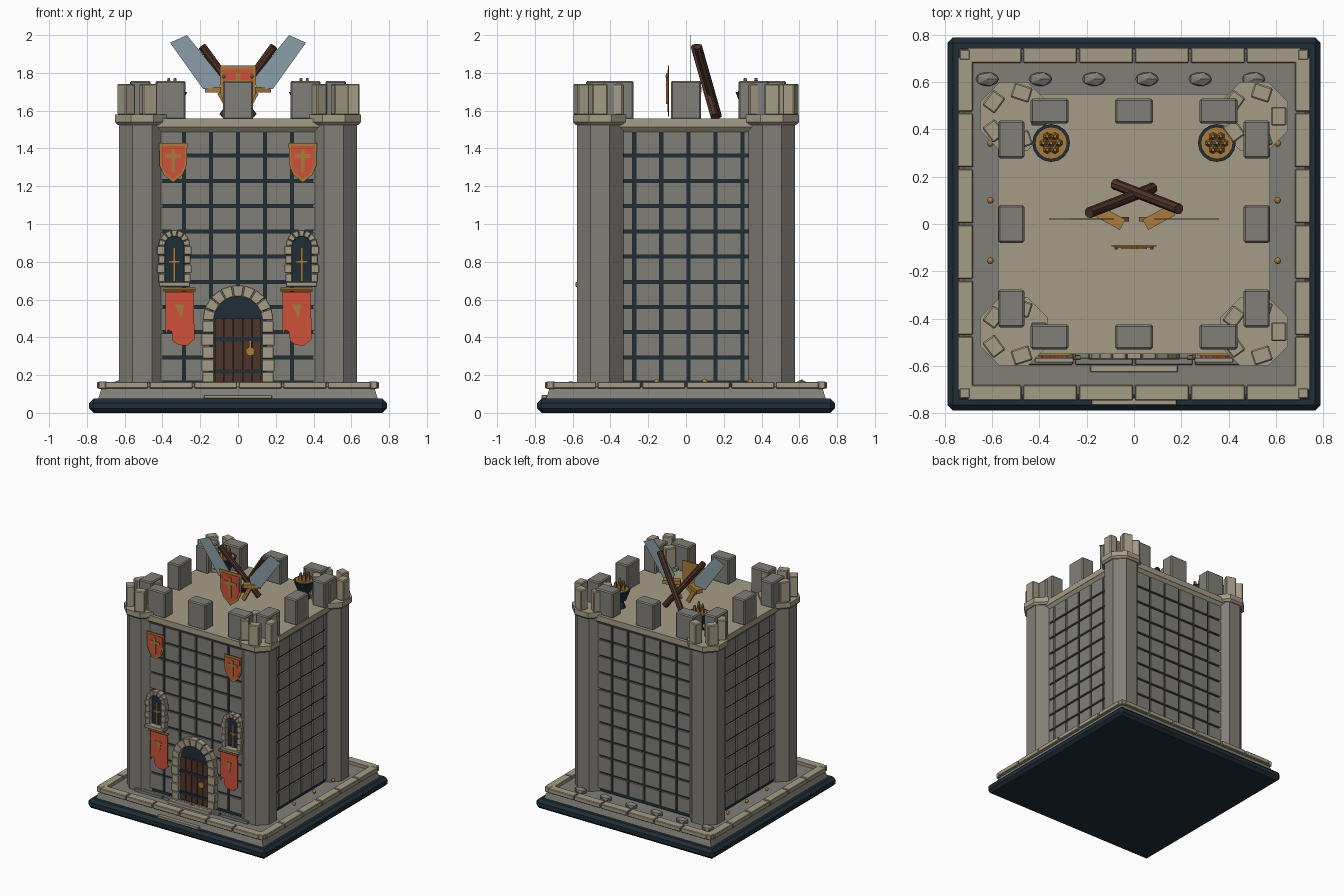
import bpy, bmesh, math
from mathutils import Matrix, Vector

if "Cube" in bpy.data.objects:
    bpy.data.objects.remove(bpy.data.objects["Cube"])


def material(name, rgb):
    m = bpy.data.materials.new(name)
    m.use_nodes = True
    m.diffuse_color = (*rgb, 1)
    m.node_tree.nodes["Principled BSDF"].inputs["Base Color"].default_value = (*rgb, 1)
    return m


GREY = material("grey stone", (.22, .21, .185))
TAN = material("sand stone", (.38, .335, .24))
NAVY = material("dark slate", (.014, .026, .038))
WOOD = material("brown wood", (.08, .035, .022))
RED = material("red cloth", (.62, .08, .04))
GOLD = material("ochre brass", (.4, .2, .045))
STEEL = material("blue steel", (.25, .34, .39))


def finish(bm, name, mat, bevel=0, smooth=False):
    bmesh.ops.recalc_face_normals(bm, faces=bm.faces)
    me = bpy.data.meshes.new(name)
    bm.to_mesh(me)
    bm.free()
    me.materials.append(mat)
    ob = bpy.data.objects.new(name, me)
    bpy.context.collection.objects.link(ob)
    if bevel:
        mod = ob.modifiers.new("bevel", "BEVEL")
        mod.width, mod.segments = bevel, 1
    if smooth:
        me.shade_smooth()
    return ob


def add_box(bm, c, s, rot=None):
    m = Matrix.Translation(c) @ (rot or Matrix()) @ Matrix.Diagonal((*s, 1))
    return bmesh.ops.create_cube(bm, size=1, matrix=m)["verts"]


def add_cone(bm, base, top, r1, r2, n=8, turn=0):
    a, b = Vector(base), Vector(top)
    q = (b - a).to_track_quat("Z", "Y").to_matrix().to_4x4()
    m = Matrix.Translation((a + b) / 2) @ q @ Matrix.Rotation(turn, 4, "Z")
    bmesh.ops.create_cone(bm, cap_ends=True, segments=n, radius1=r1, radius2=r2,
                          depth=(b - a).length, matrix=m)


def add_ball(bm, c, r, scale=(1, 1, 1), sub=1):
    m = Matrix.Translation(c) @ Matrix.Diagonal((*scale, 1))
    bmesh.ops.create_icosphere(bm, subdivisions=sub, radius=r, matrix=m)


def add_plate(bm, pts, cx, cz, y, depth):
    """Outline in x, z with its front at y, pushed back by depth."""
    f = bm.faces.new([bm.verts.new((cx + x, y, cz + z)) for x, z in pts])
    ex = bmesh.ops.extrude_face_region(bm, geom=[f])["geom"]
    bmesh.ops.translate(bm, vec=(0, depth, 0), verts=[v for v in ex if isinstance(v, bmesh.types.BMVert)])


def box(name, c, s, mat, bevel=0):
    bm = bmesh.new()
    add_box(bm, c, s)
    return finish(bm, name, mat, bevel)


def tapered(name, lo, hi, z0, z1, mat):
    bm = bmesh.new()
    for v in add_box(bm, (0, 0, (z0 + z1) / 2), (2, 2, z1 - z0)):
        e = hi if v.co.z > (z0 + z1) / 2 else lo
        v.co.x *= e[0]
        v.co.y *= e[1]
    return finish(bm, name, mat)


def arch_shape(w, z0, spring, n=12):
    return [(-w, z0), (w, z0)] + [(w * math.cos(math.pi * i / n), spring + w * math.sin(math.pi * i / n))
                                  for i in range(n + 1)]


# Stepped base, courtyard and rim stones
box("base_plinth", (0, 0, .038), (1.575, 1.575, .075), NAVY, .022)
tapered("foundation", (.74, .74), (.72, .72), .075, .14, GREY)
bm = bmesh.new()
for i in range(6):
    t = -.59 + i * .236
    for s in (-1, 1):
        add_box(bm, (t, s * .713, .147), (.228, .066, .035))
        add_box(bm, (s * .713, t, .147), (.066, .228, .035))
for x in (-.715, .715):
    for y in (-.715, .715):
        add_box(bm, (x, y, .147), (.045, .045, .04))
finish(bm, "rim_stones", TAN, .004)
bm = bmesh.new()
for i in range(4):
    add_box(bm, (-.38 + i * .253, -.58, .148), (.244, .03, .03))
finish(bm, "front_kerb", GREY, .004)
bm = bmesh.new()
add_box(bm, (0, -.61, .15), (.37, .03, .03))
add_box(bm, (0, -.75, .085), (.36, .03, .02))
finish(bm, "door_steps", TAN, .003)
bm = bmesh.new()
for i in range(6):
    add_ball(bm, (-.62 + i * .225, .612, .15), .055, (1, .6, .5))
finish(bm, "yard_rocks", GREY)
bm = bmesh.new()
for s in (-1, 1):
    for y in (-.155, .1, .34):
        add_ball(bm, (s * .607, y, .167), .014, sub=2)
finish(bm, "yard_studs", GOLD, smooth=True)

# Keep walls: dark mortar core faced with stone blocks
WX, WY, ROW, COL = .542, .517, .1335, .143
box("wall_core", (0, 0, .82), (2 * WX, 2 * WY, 1.38), NAVY)
bm = bmesh.new()
gap = .016
for r in range(10):
    z = .16 + ROW * (r + .5)
    for c in range(-3, 3):
        t = (c + .5) * COL + .012
        for s in (-1, 1):
            add_box(bm, (t - .012, s * WY, z), (COL - gap, .026, ROW - gap))
            add_box(bm, (s * WX, t, z), (.026, COL - gap, ROW - gap))
finish(bm, "wall_blocks", GREY)
tapered("roof_slab", (.55, .525), (.575, .55), 1.485, 1.515, TAN)
box("roof_deck", (0, 0, 1.535), (1.15, 1.1, .045), TAN)

# Corner turrets with caps and crown stones
shaft, cap, crown = bmesh.new(), bmesh.new(), bmesh.new()
for sx in (-1, 1):
    for sy in (-1, 1):
        x, y = sx * .507, sy * .455
        add_cone(shaft, (x, y, .13), (x, y, 1.54), .133, .133, 8, math.pi / 8)
        add_cone(cap, (x, y, 1.525), (x, y, 1.54), .14, .156, 8, math.pi / 8)
        add_cone(cap, (x, y, 1.54), (x, y, 1.58), .156, .156, 8, math.pi / 8)
        for k in range(5):
            a = math.radians(72 * k)
            add_box(crown, (x + .105 * math.cos(a), y + .105 * math.sin(a), 1.66),
                    (.065, .08, .165), Matrix.Rotation(a, 4, "Z"))
finish(shaft, "turret_shafts", GREY)
finish(cap, "turret_caps", TAN)
finish(crown, "turret_crowns", TAN, .006)

# Battlements
bm = bmesh.new()
for s in (-1, 1):
    for t in (-.357, 0, .357):
        add_box(bm, (t, s * .477, 1.655), (.16, .105, .205))
        add_box(bm, (s * .518, t, 1.655), (.11, .16, .205))
finish(bm, "battlements", GREY, .008)


# Arched surrounds of jamb blocks and wedge stones
def surround(name, cx, inner, outer, z0, spring, jambs, wedges, y, depth):
    bm = bmesh.new()
    h = (spring - z0) / jambs
    for s in (-1, 1):
        for j in range(jambs):
            w = outer - inner + (.006 if j % 2 else 0)
            add_box(bm, (cx + s * (inner + w / 2), y + depth / 2, z0 + h * (j + .5)), (w, depth, h - .004))
    for k in range(wedges):
        a, b = (math.pi * (k + e) / wedges for e in (.03, .97))
        ring = [(r * math.cos(t), r * math.sin(t)) for r, t in ((inner, a), (outer, a), (outer, b), (inner, b))]
        add_plate(bm, ring, cx, spring, y, depth)
    finish(bm, name, TAN, .003)


def panel(name, pts, cx, cz, y, depth, mat):
    bm = bmesh.new()
    add_plate(bm, pts, cx, cz, y, depth)
    return finish(bm, name, mat)


# Gate
surround("gate_surround", 0, .128, .188, .15, .49, 5, 9, -.572, .06)
panel("gate_recess", arch_shape(.13, .15, .49), 0, 0, -.536, .02, NAVY)
bm = bmesh.new()
for i in range(5):
    add_box(bm, (-.1 + i * .05, -.542, .33), (.046, .02, .34))
finish(bm, "door_planks", WOOD)
bm = bmesh.new()
for z in (.22, .39):
    add_box(bm, (0, -.553, z), (.25, .012, .022))
finish(bm, "door_bands", NAVY)
bm = bmesh.new()
add_cone(bm, (.065, -.565, .325), (.065, -.55, .325), .024, .024, 10)
add_box(bm, (.065, -.556, .36), (.012, .012, .04))
finish(bm, "door_handle", GOLD)

# Windows, banners and wall shields on both sides of the gate
SHIELD = [(-.075, .1), (.075, .1), (.072, -.02), (.05, -.07), (0, -.11), (-.05, -.07), (-.072, -.02)]
RAGGED = [(-.075, .64), (.075, .64), (.08, .39), (.04, .355), (-.005, .36), (-.035, .38),
          (-.04, .43), (-.06, .44), (-.075, .41)]


def shield(name, cx, cz, y, k):
    panel(name + "_border", [(x * k, z * k) for x, z in SHIELD], cx, cz, y, .006, GOLD)
    panel(name + "_face", [(x * k * .84, z * k * .84) for x, z in SHIELD], cx, cz, y - .004, .005, RED)
    bm = bmesh.new()
    add_box(bm, (cx, y - .006, cz + .005 * k), (.02 * k, .008, .125 * k))
    add_box(bm, (cx, y - .006, cz + .03 * k), (.085 * k, .008, .02 * k))
    finish(bm, name + "_cross", GOLD)


for side, s in (("right", -1), ("left", 1)):
    x = s * .337
    surround(side + "_window_surround", x, .05, .085, .69, .885, 4, 7, -.568, .05)
    panel(side + "_window_pane", arch_shape(.052, .69, .885), x, 0, -.537, .015, NAVY)
    box(side + "_window_sill", (x, -.555, .68), (.165, .06, .025), TAN, .003)
    bm = bmesh.new()
    add_box(bm, (x, -.543, .785), (.012, .012, .18))
    add_box(bm, (x, -.543, .80), (.06, .012, .012))
    finish(bm, side + "_window_bars", GOLD)
    b = s * .31
    bm = bmesh.new()
    add_cone(bm, (b - .085, -.565, .653), (b + .085, -.565, .653), .01, .01)
    finish(bm, side + "_banner_rod", GOLD)
    panel(side + "_banner", RAGGED, b, 0, -.56, .006, RED)
    panel(side + "_banner_mark", [(-.025, .035), (.025, .035), (.01, -.04)], b, .54, -.564, .005, GOLD)
    shield(side + "_wall_shield", s * .343, 1.33, -.556, 1)

# Rooftop trophy: shield, crossed poles and blades
shield("roof_shield", 0, 1.71, -.095, 1.28)
bm = bmesh.new()
for s in (-1, 1):
    add_ball(bm, (s * .075, -.1, 1.78), .01)
finish(bm, "shield_rivets", STEEL)
poles, blades, guards = bmesh.new(), bmesh.new(), bmesh.new()
for s in (-1, 1):
    add_cone(poles, (-s * .08, .16 + s * .008, 1.57), (s * .19, .055 + s * .008, 1.94), .023, .023)
    blade = [(.36, 1.96), (.27, 2.0), (.085, 1.77), (.10, 1.715), (.185, 1.715)]
    add_plate(blades, [(s * px, pz) for px, pz in blade], 0, 0, .02, .004)
    add_box(guards, (s * .105, .028, 1.71), (.13, .05, .03), Matrix.Rotation(s * .5, 4, "Z"))
    add_box(guards, (s * .065, .02, 1.64), (.03, .02, .13), Matrix.Rotation(s * .5, 4, "Y"))
finish(poles, "crossed_poles", WOOD)
finish(blades, "crossed_blades", STEEL)
finish(guards, "blade_guards", GOLD)

# Fire bowls
bowl, embers = bmesh.new(), bmesh.new()
for s in (-1, 1):
    x, y = s * .35, .342
    add_cone(bowl, (x, y, 1.555), (x, y, 1.62), .045, .025, 10)
    add_cone(bowl, (x, y, 1.62), (x, y, 1.7), .05, .08, 16)
    add_cone(embers, (x, y, 1.69), (x, y, 1.705), .066, .066, 16)
    for k in range(7):
        a, r = math.tau * k / 6, (.033 if k < 6 else 0)
        px, py = x + r * math.cos(a), y + r * math.sin(a)
        add_cone(embers, (px, py, 1.7), (px, py, 1.75 + .012 * (k % 3)), .018, .007, 6)
finish(bowl, "fire_bowls", NAVY)
finish(embers, "fire_embers", GOLD)
